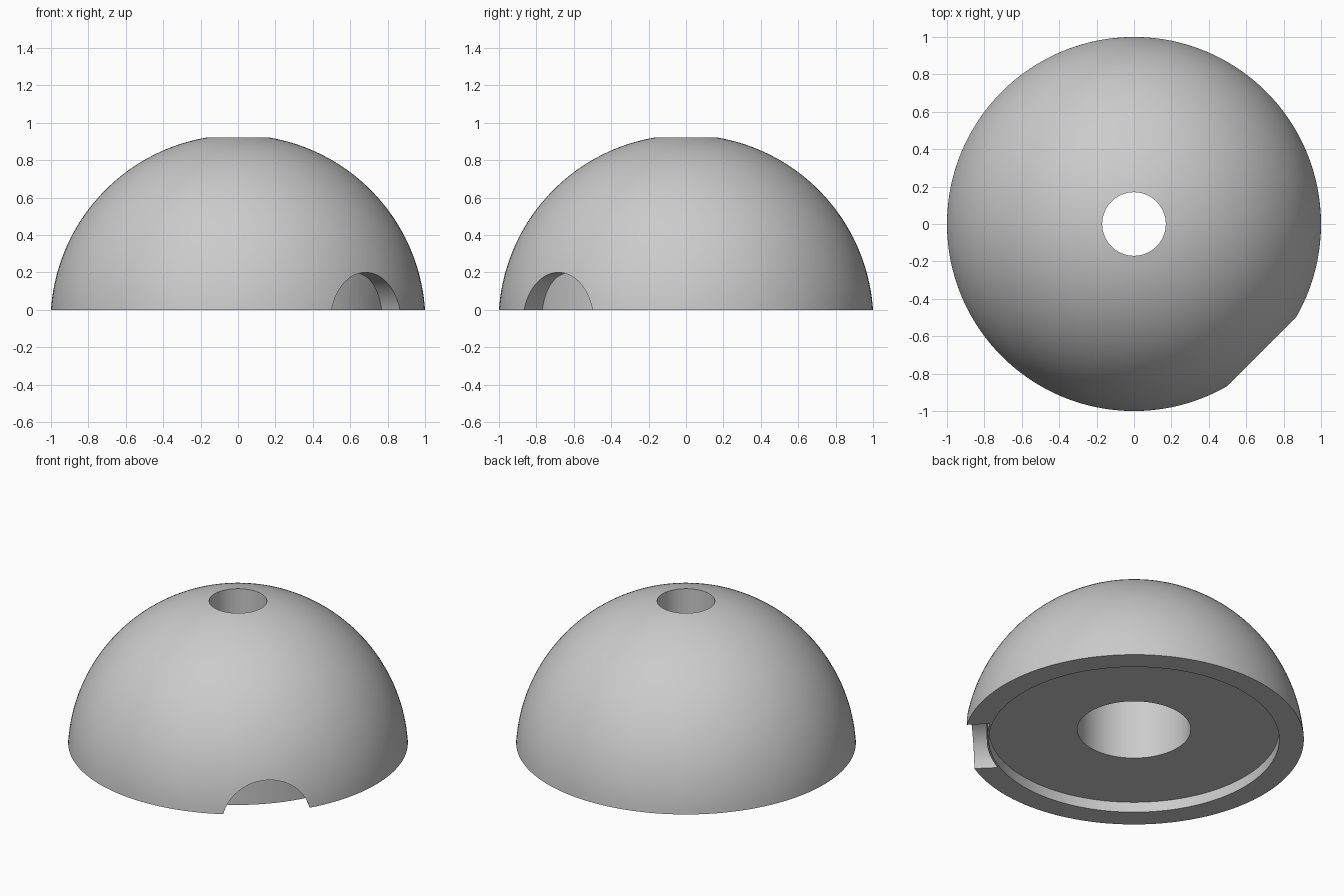
import bpy, bmesh, math
from mathutils import Matrix

if "Cube" in bpy.data.objects:
    bpy.data.objects.remove(bpy.data.objects["Cube"])

SEGMENTS = 128
SPHERE_R, CENTRE_Z = 1.0022, -0.067   # sphere centre lies just below the base
HOLE_R, BORE_R, BORE_TOP = 0.17, 0.334, 0.60
RECESS_R, RECESS_DEPTH = 0.855, 0.067

grey = bpy.data.materials.new("plain grey")
grey.diffuse_color = (0.6, 0.6, 0.6, 1)
grey.use_nodes = True
grey.node_tree.nodes["Principled BSDF"].inputs["Base Color"].default_value = grey.diffuse_color


def add_object(name, bm):
    bmesh.ops.recalc_face_normals(bm, faces=bm.faces)
    mesh = bpy.data.meshes.new(name)
    bm.to_mesh(mesh)
    bm.free()
    obj = bpy.data.objects.new(name, mesh)
    bpy.context.collection.objects.link(obj)
    mesh.materials.append(grey)
    return obj


def cylinder(name, radius, depth, matrix):
    bm = bmesh.new()
    bmesh.ops.create_cone(bm, cap_ends=True, segments=SEGMENTS, radius1=radius,
                          radius2=radius, depth=depth, matrix=matrix)
    return add_object(name, bm)


def cut(target, tool):
    bpy.context.view_layer.objects.active = target
    mod = target.modifiers.new("cut", 'BOOLEAN')
    mod.operation, mod.solver, mod.object = 'DIFFERENCE', 'EXACT', tool
    bpy.ops.object.modifier_apply(modifier=mod.name)
    bpy.data.objects.remove(tool)


# Dome: closed cross-section with outer arc, top hole, wide bore and base recess
a0 = math.asin(-CENTRE_Z / SPHERE_R)
a1 = math.acos(HOLE_R / SPHERE_R)
profile = [(RECESS_R, 0)]
for i in range(41):
    a = a0 + (a1 - a0) * i / 40
    profile.append((SPHERE_R * math.cos(a), CENTRE_Z + SPHERE_R * math.sin(a)))
profile += [(HOLE_R, BORE_TOP), (BORE_R, BORE_TOP),
            (BORE_R, RECESS_DEPTH), (RECESS_R, RECESS_DEPTH)]

bm = bmesh.new()
verts = [bm.verts.new((r, 0, z)) for r, z in profile]
edges = [bm.edges.new((verts[i - 1], verts[i])) for i in range(len(verts))]
bmesh.ops.spin(bm, geom=verts + edges, cent=(0, 0, 0), axis=(0, 0, 1),
               angle=2 * math.pi, steps=SEGMENTS, use_merge=True)
bmesh.ops.remove_doubles(bm, verts=bm.verts, dist=1e-5)
dome = add_object("dome", bm)

# Arched notch on the front right rim, ending at a thin curved wall
axis = (Matrix.Translation((0, 0, CENTRE_Z)) @ Matrix.Rotation(math.radians(-45), 4, 'Z')
        @ Matrix.Translation((0.9, 0, 0)) @ Matrix.Rotation(math.radians(90), 4, 'Y'))
notch = cylinder("notch_cutter", 0.267, 0.8, axis)
cut(notch, cylinder("notch_end", 0.867, 2, Matrix.Identity(4)))
cut(dome, notch)

# Smooth curves with crisp rims
bpy.ops.object.select_all(action='DESELECT')
dome.select_set(True)
bpy.context.view_layer.objects.active = dome
bpy.ops.object.shade_smooth_by_angle(angle=math.radians(30))
